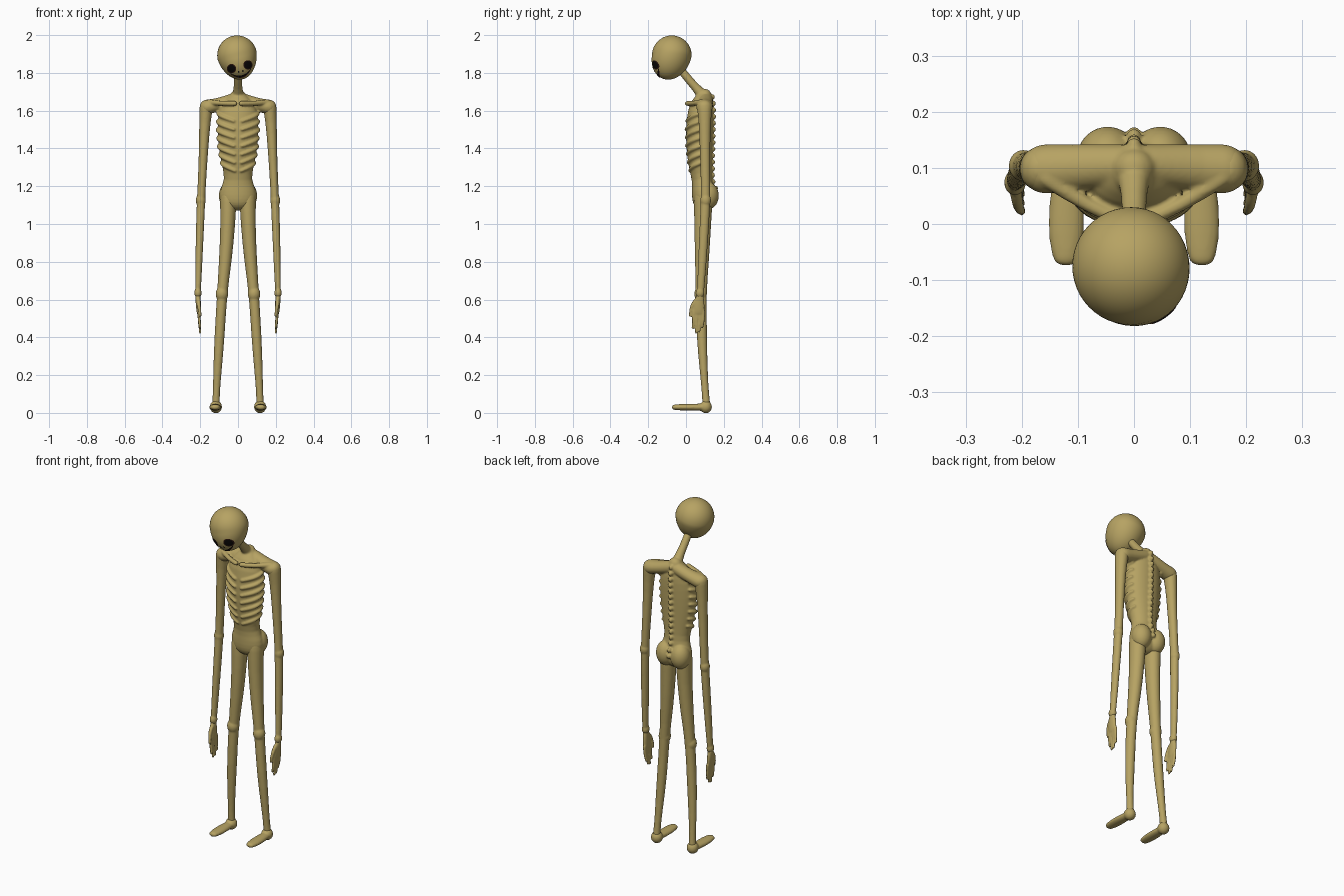
import bpy, bmesh
from math import sin, cos, pi, sqrt, radians
from mathutils import Vector, Matrix

cube = bpy.data.objects.get("Cube")
if cube:
    bpy.data.objects.remove(cube)


def material(name, rgb):
    m = bpy.data.materials.new(name)
    m.use_nodes = True
    m.diffuse_color = (*rgb, 1)
    m.node_tree.nodes["Principled BSDF"].inputs["Base Color"].default_value = (*rgb, 1)
    return m


SKIN = material("dull tan", (0.47, 0.365, 0.125))
RIM = material("dark brown", (0.025, 0.008, 0.005))
BLACK = material("black", (0.003, 0.002, 0.002))
X, Z = Vector((1, 0, 0)), Vector((0, 0, 1))


def tube(bm, points, ref=X, sides=14):
    """Loft through (x, y, z, radius along ref[, other radius]) with round ends."""
    pts = [(Vector(p[:3]), p[3], p[-1]) for p in points]
    n, rings = len(pts), []
    for i, (c, ru, rv) in enumerate(pts):
        t = (pts[min(i + 1, n - 1)][0] - pts[max(i - 1, 0)][0]).normalized()
        u = (ref - t * ref.dot(t)).normalized()
        v = t.cross(u)
        steps = [(0, 1)]
        cap = [(sin(a) * min(ru, rv), cos(a)) for a in (0.5, 1.0, 1.4)]
        if i == 0:
            steps = [(-d, k) for d, k in reversed(cap)] + steps
        if i == n - 1:
            steps += cap
        for d, k in steps:
            rings.append([bm.verts.new(c + t * d + u * (ru * k * cos(a)) + v * (rv * k * sin(a)))
                          for a in (2 * pi * j / sides for j in range(sides))])
    for a, b in zip(rings, rings[1:]):
        for j in range(sides):
            k = (j + 1) % sides
            bm.faces.new((a[j], a[k], b[k], b[j]))
    bm.faces.new(rings[0][::-1])
    bm.faces.new(rings[-1])


def ball(bm, centre, size):
    m = Matrix.Translation(centre) @ Matrix.Diagonal((*size, 1))
    bmesh.ops.create_uvsphere(bm, u_segments=20, v_segments=12, radius=1, matrix=m)


def finish(name, bm, mats, blend=False):
    bmesh.ops.recalc_face_normals(bm, faces=bm.faces)
    for f in bm.faces:
        f.smooth = True
    me = bpy.data.meshes.new(name)
    bm.to_mesh(me)
    bm.free()
    for m in mats:
        me.materials.append(m)
    ob = bpy.data.objects.new(name, me)
    bpy.context.collection.objects.link(ob)
    if blend:  # fuse the overlapping forms into one soft skin
        ob.modifiers.new("round", 'SUBSURF').levels = 1
        r = ob.modifiers.new("fuse", 'REMESH')
        r.mode, r.voxel_size, r.use_smooth_shade = 'VOXEL', 0.005, True
        s = ob.modifiers.new("soften", 'SMOOTH')
        s.factor, s.iterations = 0.5, 3
    return ob


def flip(points, s):
    return [(p[0] * s, *p[1:]) for p in points]


# Torso sections: height, centre y, half width, half depth
TORSO = [(1.68, .1, .04, .036), (1.645, .086, .085, .055), (1.6, .076, .106, .068),
         (1.5, .07, .11, .072), (1.4, .07, .102, .069), (1.3, .076, .083, .062),
         (1.235, .085, .069, .052), (1.18, .09, .098, .06), (1.13, .092, .098, .06)]


def section(z):
    for a, b in zip(TORSO, TORSO[1:]):
        if z >= b[0]:
            f = (a[0] - z) / (a[0] - b[0])
            return [p + (q - p) * f for p, q in zip(a[1:], b[1:])]
    return TORSO[-1][1:]


bm = bmesh.new()
tube(bm, [(0, cy, z, rx, ry) for z, cy, rx, ry in TORSO], sides=24)
# neck
tube(bm, [(0, -.03, 1.82, .022), (0, .03, 1.745, .022), (0, .07, 1.705, .025), (0, .1, 1.66, .04)])
# spine knobs
for i in range(16):
    z = 1.155 + i * .0345
    cy, rx, ry = section(z)
    ball(bm, (0, cy + ry + .003 + (.006 if z < 1.2 else 0), z), (.013, .014, .014))
for s in (1, -1):
    # shoulder, collar bone and buttock
    tube(bm, flip([(0, .105, 1.665, .036, .038), (.06, .104, 1.645, .036, .04),
                   (.12, .1, 1.628, .036, .043), (.16, .098, 1.62, .042, .047)], s), Z)
    tube(bm, flip([(.018, .006, 1.638, .014), (.08, .03, 1.638, .012), (.155, .08, 1.645, .016)], s), Z)
    ball(bm, (s * .047, .118, 1.15), (.056, .057, .072))
    # ribs slope down towards the breastbone
    for i in range(7):
        rib = []
        for k in range(9):
            f = k / 8
            a = radians(-25 + 103 * f)
            z = 1.595 - .044 * i - .05 * f ** 1.3
            cy, rx, ry = section(z)
            rib.append((s * rx * cos(a), cy - ry * sin(a), z, .012 - .003 * abs(2 * f - 1)))
        tube(bm, rib, Z, 10)
finish("torso", bm, [SKIN], True)

for side, s in (("left", 1), ("right", -1)):
    # arm with elbow and wrist
    bm = bmesh.new()
    tube(bm, flip([(.168, .098, 1.62, .038, .043), (.175, .1, 1.55, .031, .033),
                   (.182, .1, 1.4, .025, .028), (.192, .104, 1.2, .022, .025),
                   (.197, .103, 1.1, .023, .026), (.204, .092, .9, .021, .025),
                   (.212, .077, .64, .016, .02)], s))
    ball(bm, (s * .197, .104, 1.125), (.027, .029, .036))
    ball(bm, (s * .212, .074, .635), (.02, .024, .028))
    finish(side + "_arm", bm, [SKIN], True)

    # hand with four fingers and a thumb
    bm = bmesh.new()
    tube(bm, flip([(.212, .074, .62, .015, .02), (.21, .069, .57, .014, .032),
                   (.207, .067, .53, .012, .032)], s))
    for y, tip in ((.042, .45), (.059, .425), (.076, .43), (.093, .455)):
        tube(bm, flip([(.207, y, .54, .01), (.205, y - .002, .49, .009),
                       (.2, y - .006, tip, .007)], s), sides=10)
    tube(bm, flip([(.21, .055, .6, .012), (.206, .028, .565, .011), (.2, .022, .515, .008)], s), sides=10)
    finish(side + "_hand", bm, [SKIN], True)

    # leg with knee
    bm = bmesh.new()
    tube(bm, flip([(.052, .092, 1.14, .046, .052), (.053, .088, 1.0, .04, .046),
                   (.067, .085, .8, .035, .038), (.084, .079, .64, .027, .029),
                   (.098, .083, .4, .028, .029), (.109, .094, .22, .023, .021),
                   (.115, .103, .1, .018, .019), (.117, .108, .04, .022, .022)], s))
    ball(bm, (s * .085, .077, .63), (.034, .034, .042))
    finish(side + "_leg", bm, [SKIN], True)

    # foot with round heel
    bm = bmesh.new()
    ball(bm, (s * .117, .105, .032), (.033, .033, .034))
    tube(bm, flip([(.118, .1, .03, .026, .02), (.12, .04, .03, .032, .019),
                   (.121, -.02, .03, .034, .018), (.121, -.06, .03, .025, .015)], s))
    finish(side + "_foot", bm, [SKIN], True)

# Head: a ball drawn down and forward into a chin
R, STRETCH = .105, 1.24
PLACE = Matrix.Translation((-.005, -.075, 1.893)) @ Matrix.Rotation(radians(-13), 4, 'Y')


def jaw(x, y, z):
    t = max(0, -z / R)
    return Vector((x * (1 - .1 * t), y - .02 * t, z * (STRETCH if z < 0 else 1)))


def on_face(x, z, lift):
    """Point on the front of the head at the given local x and z."""
    z0 = z / STRETCH
    x0 = x / (1 + .1 * z0 / R)
    y0 = -sqrt(max(0, R * R - x0 * x0 - z0 * z0))
    k = 1 + lift / R
    return PLACE @ jaw(x0 * k, y0 * k, z0 * k)


bm = bmesh.new()
bmesh.ops.create_uvsphere(bm, u_segments=48, v_segments=32, radius=R)
for v in bm.verts:
    v.co = PLACE @ jaw(*v.co)
finish("head", bm, [SKIN])


def spot(name, x, z, rx, rz, lift, mats, rim_from=2):
    """Curved round plate; the rings from rim_from outwards take the second colour."""
    bm = bmesh.new()
    hub = bm.verts.new(on_face(x, z, lift))
    rings = []
    for k in (.3, .55, .8, 1):
        rings.append([bm.verts.new(on_face(x + rx * k * cos(a), z + rz * k * sin(a), lift))
                      for a in (2 * pi * j / 24 for j in range(24))])
    for j in range(24):
        n = (j + 1) % 24
        bm.faces.new((hub, rings[0][j], rings[0][n]))
        for i, (a, b) in enumerate(zip(rings, rings[1:])):
            f = bm.faces.new((a[j], b[j], b[n], a[n]))
            f.material_index = int(i >= rim_from and len(mats) > 1)
    finish(name, bm, mats)


for side, s in (("left", 1), ("right", -1)):
    spot(side + "_eye", s * .044, -.061, .024, .024, .002, [BLACK, RIM])
    spot(side + "_nostril", s * .011, -.086, .004, .005, .002, [BLACK])

# Wide curved smile
bm = bmesh.new()
rows = []
for i in range(25):
    f = i / 12 - 1
    z, h = -.113 + .03 * f * f, .002 + .004 * (1 - f * f)
    rows.append([bm.verts.new(on_face(.056 * f, z + h * k, .002)) for k in (1, 0, -1)])
for a, b in zip(rows, rows[1:]):
    for k in (0, 1):
        bm.faces.new((a[k], a[k + 1], b[k + 1], b[k])).material_index = k
finish("mouth", bm, [BLACK, RIM])
